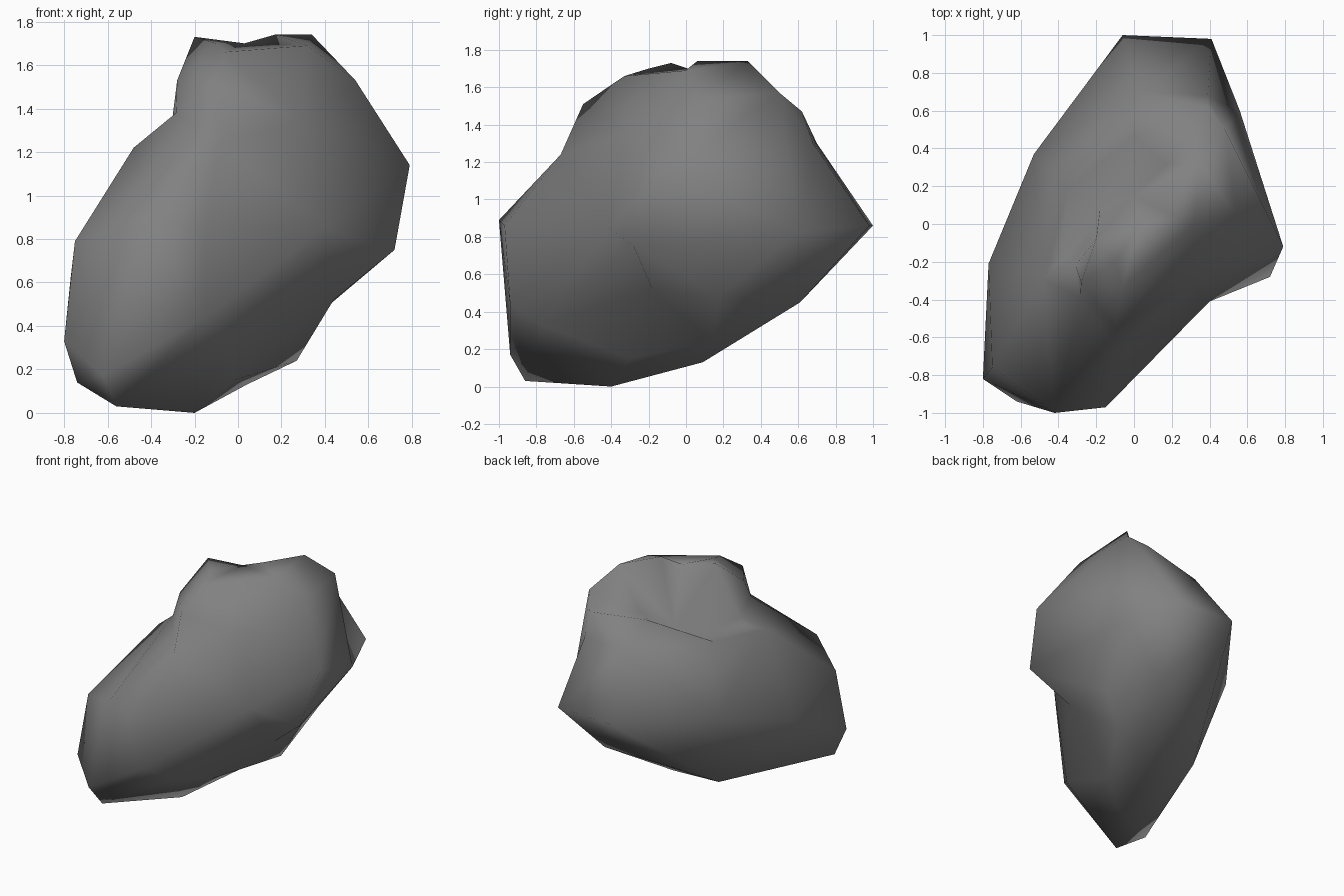
import bpy, bmesh
from mathutils import Vector

# Rock corners, grouped by region
corners = [
    # underside
    (-.20, -.40, 0), (-.56, -.86, .03), (-.74, -.76, .14), (.04, .09, .13),
    (-.02, -.30, .15), (.27, .14, .24), (-.40, .17, .19), (.27, .61, .45),
    # middle belt
    (-.06, 1, .86), (.41, .98, .86), (.56, .60, .83), (.79, -.12, 1.14),
    (.72, -.28, .75), (.44, -.18, .52), (.40, .18, .48), (.40, -.41, .85), (-.15, -.97, .86),
    (-.15, -.94, .44), (-.03, -.77, .33), (-.42, -1, .89), (-.62, -.94, .17), (-.80, -.82, .33),
    (-.75, -.76, .79), (-.77, -.21, .62), (-.53, .37, .80),
    # shoulders and crest
    (-.08, -.67, 1.24), (-.10, -.55, 1.51), (-.06, -.33, 1.66), (.30, -.32, 1.35),
    (.54, .05, 1.53), (.48, .50, 1.57), (.39, .62, 1.47), (.39, .68, 1.30), (.03, .70, 1.30),
    (-.20, -.08, 1.73), (-.10, -.20, 1.70), (.03, .01, 1.70), (.17, .06, 1.74),
    (.34, .33, 1.74), (.32, .0, 1.69), (-.28, -.31, 1.53), (-.285, -.39, 1.38),
    # hollow behind the crest, with its lip
    (-.48, -.29, 1.22), (-.38, -.18, 1.25), (-.31, -.22, 1.29), (-.35, .18, 1.27),
    (.0, .47, 1.45), (-.18, .08, 1.22), (.0, .15, 1.27), (.17, .31, 1.40),
]

# Connect the corners by their directions around a core, which allows hollows
core = Vector((0, -.03, .82))
bm = bmesh.new()
target = {}
for c in corners:
    v = bm.verts.new((Vector(c) - core).normalized())
    target[v] = Vector(c)
bmesh.ops.convex_hull(bm, input=bm.verts[:])
for v in bm.verts:
    v.co = target[v]
bmesh.ops.recalc_face_normals(bm, faces=bm.faces[:])
for f in bm.faces:
    f.smooth = True

mesh = bpy.data.meshes.new("rock")
bm.to_mesh(mesh)
bm.free()

# Dark stone
stone = bpy.data.materials.new("stone")
stone.diffuse_color = (.22, .22, .22, 1)
mesh.materials.append(stone)
rock = bpy.data.objects.new("rock", mesh)
bpy.context.collection.objects.link(rock)
